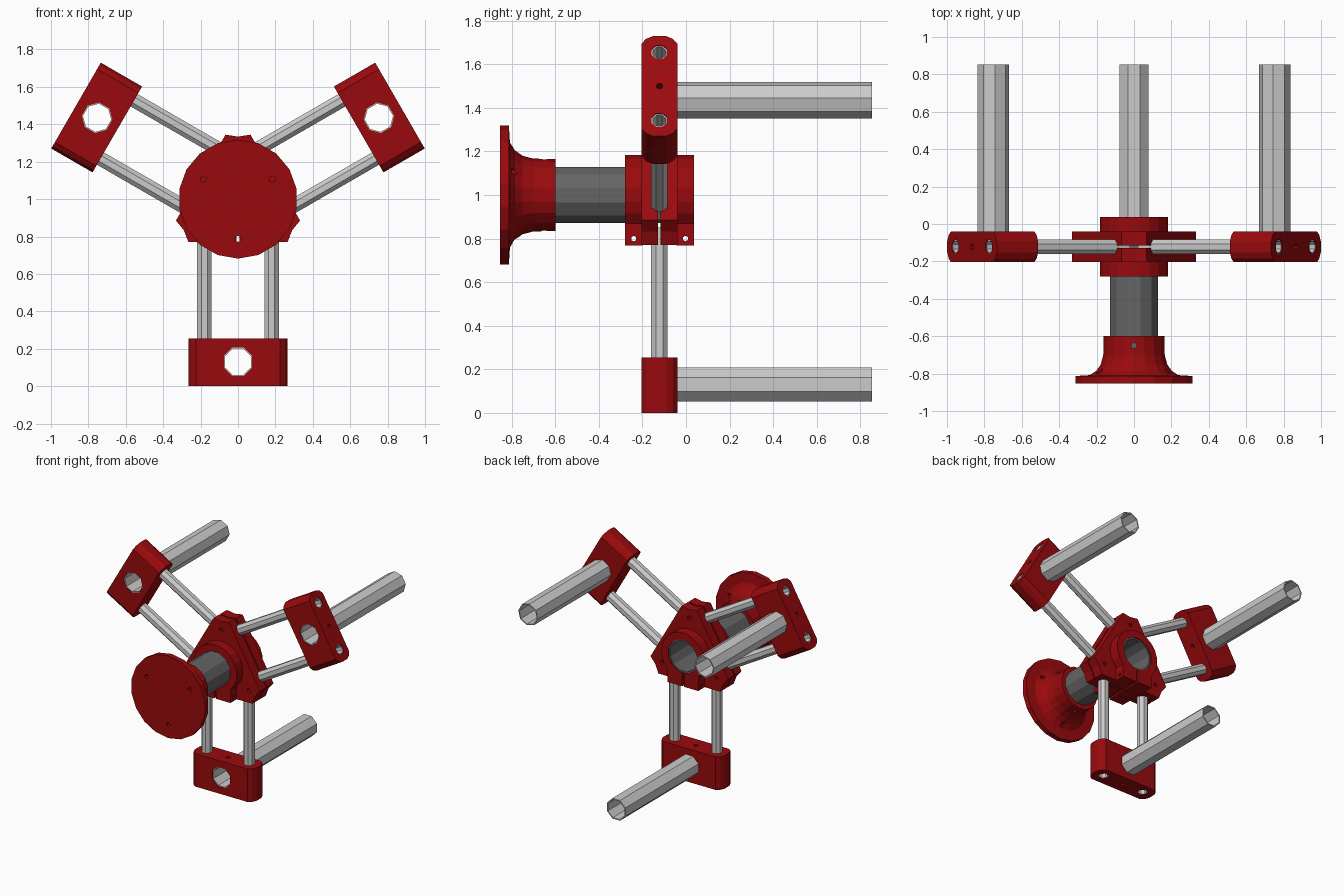
import bpy, bmesh
from math import cos, sin, pi, radians

if "Cube" in bpy.data.objects:
    bpy.data.objects.remove(bpy.data.objects["Cube"])

HUB = (0, 0, 1.0)          # all meshes are built relative to the hub centre
MID = -0.122               # depth of the arm plane


def material(name, rgb):
    m = bpy.data.materials.new(name)
    m.diffuse_color = (*rgb, 1)
    m.use_nodes = True
    m.node_tree.nodes["Principled BSDF"].inputs["Base Color"].default_value = m.diffuse_color
    return m


RED = material("red_plastic", (0.32, 0.003, 0.004))
DARK = material("dark_grey", (0.13, 0.13, 0.13))


def circle(r, n, u=0, v=0):
    return [(u + r * cos(2 * pi * (i + .5) / n), v + r * sin(2 * pi * (i + .5) / n)) for i in range(n)]


def loft(name, rings, axis, mat=None, closed=False):
    """Skin (outline, position) rings along an axis; closed joins last ring to first."""
    put = {'x': lambda u, v, t: (t, u, v),
           'y': lambda u, v, t: (u, t, v),
           'z': lambda u, v, t: (u, v, t)}[axis]
    bm = bmesh.new()
    loops = [[bm.verts.new(put(u, v, t)) for u, v in pts] for pts, t in rings]
    n = len(loops[0])
    pairs = list(zip(loops, loops[1:] + loops[:1]))
    for a, b in pairs if closed else pairs[:-1]:
        for i in range(n):
            j = (i + 1) % n
            bm.faces.new((a[i], a[j], b[j], b[i]))
    if not closed:
        bm.faces.new(loops[0])
        bm.faces.new(loops[-1])
    bmesh.ops.recalc_face_normals(bm, faces=bm.faces)
    me = bpy.data.meshes.new(name)
    bm.to_mesh(me)
    bm.free()
    ob = bpy.data.objects.new(name, me)
    ob.location = HUB
    bpy.context.collection.objects.link(ob)
    if mat:
        me.materials.append(mat)
    return ob


def prism(name, pts, axis, a, b, mat=None):
    return loft(name, [(pts, a), (pts, b)], axis, mat)


def pipe(name, ro, ri, n, axis, a, b, u=0, v=0, mat=None):
    o, i = circle(ro, n, u, v), circle(ri, n, u, v)
    return loft(name, [(o, a), (o, b), (i, b), (i, a)], axis, mat, closed=True)


def hole(r, n, axis, a, b, u=0, v=0):
    return prism("cutter", circle(r, n, u, v), axis, a, b)


def cut(ob, cutters):
    for c in cutters:
        c.hide_render = True
        m = ob.modifiers.new("cut", 'BOOLEAN')
        m.operation, m.solver, m.object = 'DIFFERENCE', 'EXACT', c
        bpy.context.view_layer.objects.active = ob
        bpy.ops.object.modifier_apply(modifier=m.name)
        bpy.data.objects.remove(c)
    return ob


def around(ob):
    """Repeat a part on the other two arms."""
    for k in (1, 2):
        c = ob.copy()
        c.name = f"{ob.name}_{k + 1}"
        c.rotation_euler = (0, radians(120 * k), 0)
        bpy.context.collection.objects.link(c)


# End blocks with rounded ends, bored for tube, rods and screw
end = [(.225, -.082), (.25, -.062), (.265, -.03), (.265, .03), (.25, .062), (.225, .082)]
outline = [(u, v + MID) for u, v in end] + [(-u, MID - v) for u, v in end]
block = prism("end_block", outline, 'z', -1.0, -.745, RED)
cut(block, [hole(.082, 8, 'y', -.5, .3, 0, -.87)]
    + [hole(.0385, 8, 'z', -1.1, -.6, s * .18, MID) for s in (1, -1)]
    + [hole(.016, 6, 'z', -1.1, -.6, 0, MID)])
around(block)

# Long tubes and paired arm rods
around(pipe("long_tube", .085, .076, 8, 'y', -.2, .853, 0, -.87))
for side, s in (("left", -1), ("right", 1)):
    around(pipe(f"arm_rod_{side}", .041, .032, 8, 'z', -.995, -.15, s * .18, MID))

# Split hub: two three-sided plates with clamp collars
plate_pts = []
for k in range(3):
    a = radians(-90 + 120 * k)
    for r, t in ((.23, -.265), (.23, .265)):
        plate_pts.append((r * cos(a) - t * sin(a), r * sin(a) + t * cos(a)))
    b = a + pi / 3
    plate_pts.append((.334 * cos(b), .334 * sin(b)))
collar_pts = [(.185 * cos(radians(d)), .185 * sin(radians(d))) for d in range(-45, 226, 18)]
collar_pts += [(-.131, -.231), (.131, -.231)]
slit_pts = [(-.007, -.3), (.007, -.3), (.007, -.1), (-.007, -.1)]


def slit():
    return prism("cutter", slit_pts, 'y', -.5, .3)


for side, p0, p1, c0, c1, sy in (("front", -.204, -.128, -.28, -.2, -.24),
                                 ("back", -.116, -.04, -.044, .037, -.002)):
    plate = prism(f"hub_plate_{side}", plate_pts, 'y', p0, p1, RED)
    cut(plate, [hole(.129, 12, 'y', -.5, .3), slit()]
        + [hole(.016, 6, 'y', -.5, .3, .27 * cos(radians(d)), .27 * sin(radians(d))) for d in (90, 210, 330)]
        + [hole(.0385, 8, 'z', -.4, -.15, s * .18, MID) for s in (1, -1)])
    collar = prism(f"clamp_collar_{side}", collar_pts, 'y', c0, c1, RED)
    cut(collar, [hole(.129, 12, 'y', -.5, .3), slit(), hole(.013, 6, 'x', -.4, .4, sy, -.2)])

# Central tube
pipe("central_tube", .134, .118, 12, 'y', -.8, .03, mat=DARK)

# Mounting flange with flared sleeve
profile = [(.318, -.853), (.318, -.813), (.24, -.808), (.205, -.785),
           (.18, -.75), (.167, -.7), (.165, -.6)]
flange = loft("mounting_flange", [(circle(r, 18), y) for r, y in profile], 'y', RED)
cut(flange, [hole(.132, 12, 'y', -.81, -.5), hole(.016, 6, 'z', -.3, .3, 0, -.65)]
    + [hole(.017, 6, 'y', -1, -.5, .213 * cos(radians(d)), .213 * sin(radians(d))) for d in (30, 150, 270)])
